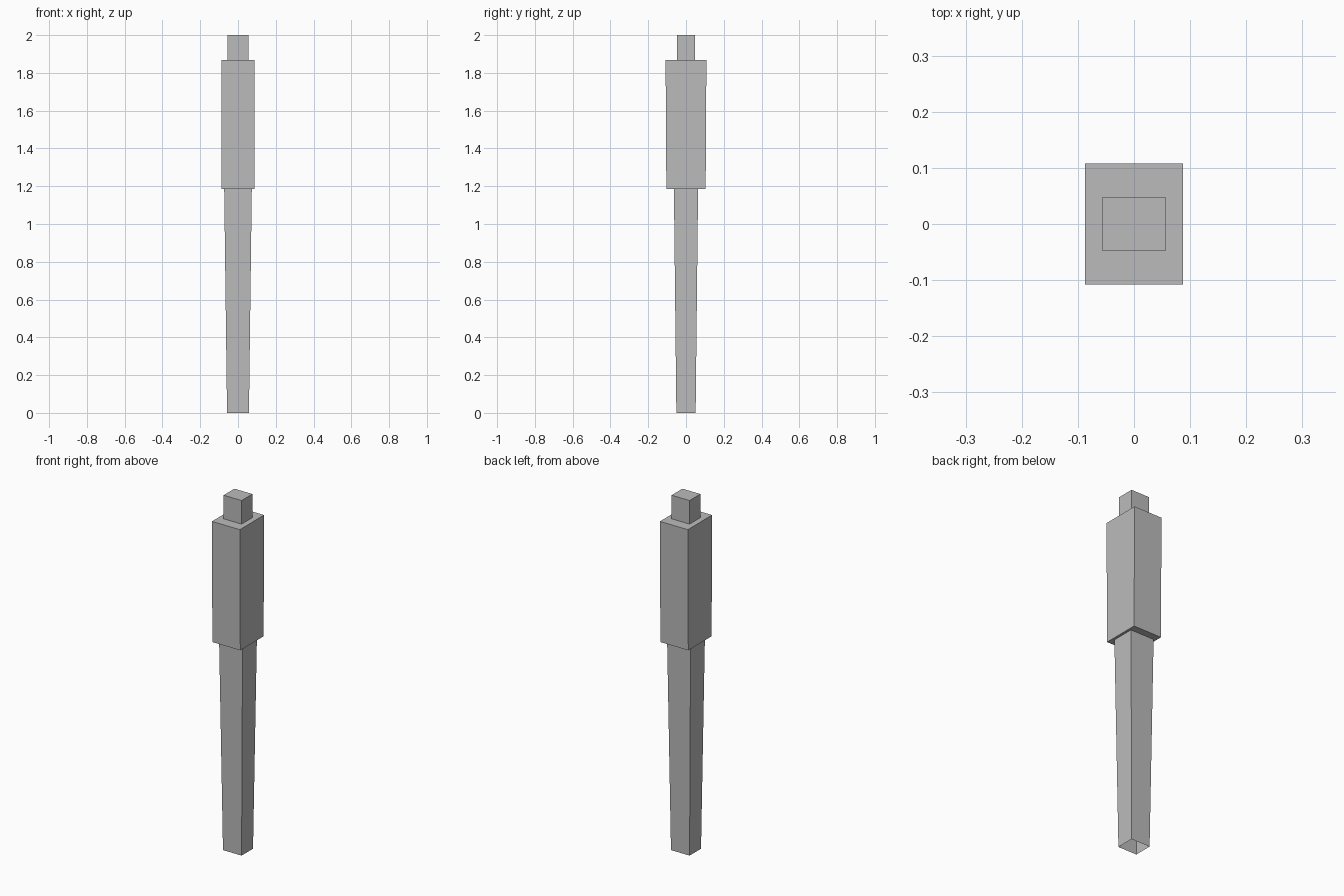
import bpy
import bmesh

cube = bpy.data.objects.get("Cube")
if cube:
    bpy.data.objects.remove(cube, do_unlink=True)

grey = bpy.data.materials.new("plain grey")
grey.use_nodes = True
colour = (0.5, 0.5, 0.5, 1)
grey.diffuse_color = colour
grey.node_tree.nodes["Principled BSDF"].inputs["Base Color"].default_value = colour


def tapered_box(name, z0, z1, low, high, open_bottom=False):
    """Four-sided block; low and high are the half widths in x and y."""
    bm = bmesh.new()
    bmesh.ops.create_cube(bm, size=2)
    for v in bm.verts:
        half, z = (high, z1) if v.co.z > 0 else (low, z0)
        v.co = (v.co.x * half[0], v.co.y * half[1], z)
    bm.normal_update()
    if open_bottom:
        base = [f for f in bm.faces if f.normal.z < -0.9]
        bmesh.ops.delete(bm, geom=base, context='FACES_ONLY')
    mesh = bpy.data.meshes.new(name)
    bm.to_mesh(mesh)
    bm.free()
    mesh.materials.append(grey)
    obj = bpy.data.objects.new(name, mesh)
    bpy.context.collection.objects.link(obj)
    return obj


# Hollow lower shaft, thick collar and small top peg
tapered_box("shaft", 0, 1.185, (0.058, 0.051), (0.073, 0.064), open_bottom=True)
tapered_box("collar", 1.185, 1.867, (0.087, 0.104), (0.087, 0.108))
tapered_box("top_peg", 1.867, 2, (0.056, 0.048), (0.056, 0.048))
